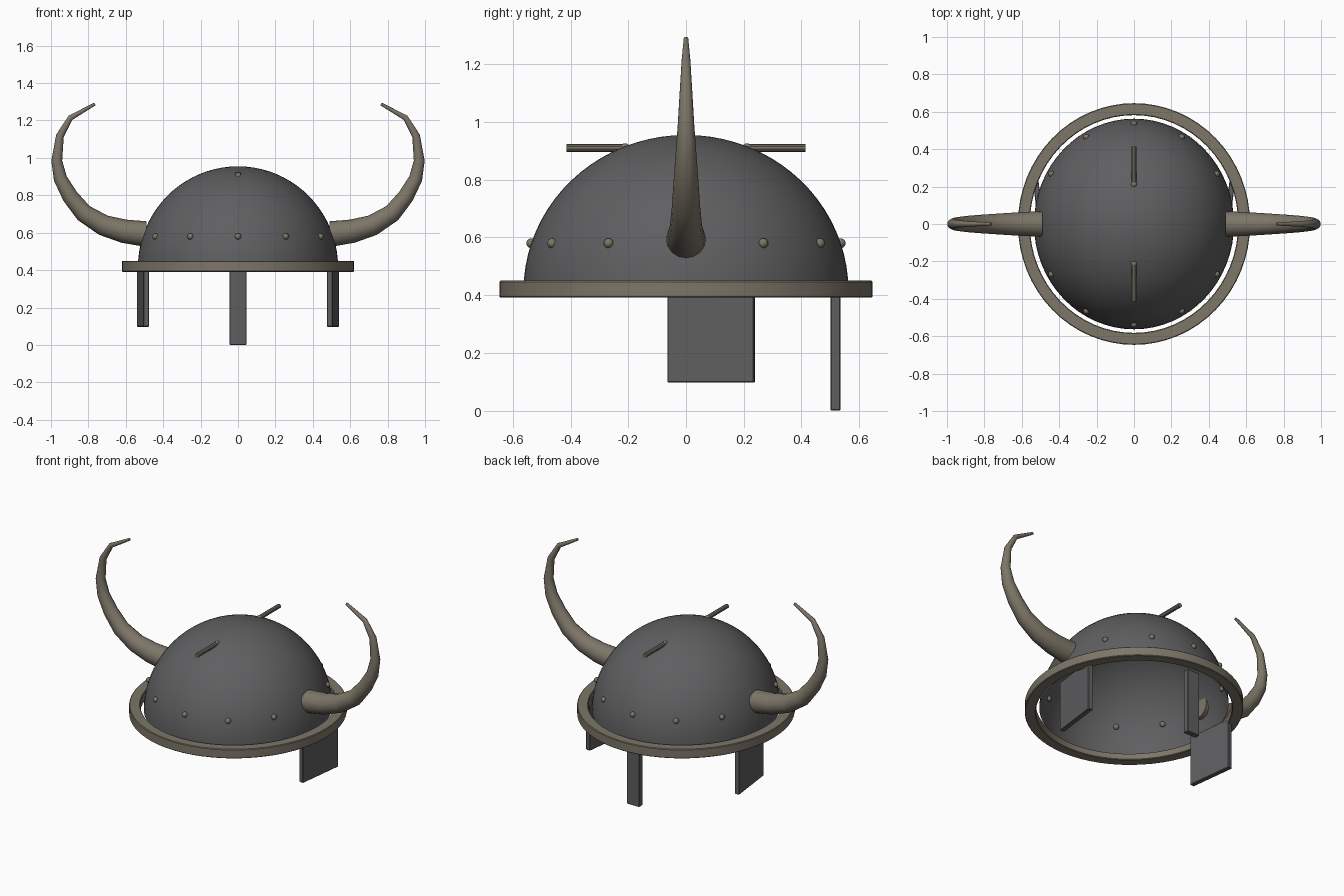
import bpy, bmesh
from math import pi, sin, cos, sqrt, radians
from mathutils import Vector, Matrix

cube = bpy.data.objects.get("Cube")
if cube:
    bpy.data.objects.remove(cube, do_unlink=True)


def material(name, rgb):
    m = bpy.data.materials.new(name)
    m.use_nodes = True
    m.diffuse_color = (*rgb, 1)
    bsdf = m.node_tree.nodes["Principled BSDF"]
    bsdf.inputs["Base Color"].default_value = (*rgb, 1)
    bsdf.inputs["Roughness"].default_value = 0.6
    return m


STEEL = material("dark steel", (0.115, 0.113, 0.118))
BONE = material("dull bronze", (0.205, 0.18, 0.138))
RX, RY, RZ, BASE = 0.535, 0.563, 0.54, 0.415   # dome radii and rim height


def finish(name, bm, mat, smooth=True, recalc=True):
    if recalc:
        bmesh.ops.recalc_face_normals(bm, faces=bm.faces)
    me = bpy.data.meshes.new(name)
    bm.to_mesh(me)
    bm.free()
    me.materials.append(mat)
    ob = bpy.data.objects.new(name, me)
    bpy.context.collection.objects.link(ob)
    if smooth:
        bpy.ops.object.select_all(action='DESELECT')
        ob.select_set(True)
        bpy.context.view_layer.objects.active = ob
        bpy.ops.object.shade_smooth_by_angle(angle=radians(35))
    return ob


def loft(bm, rings, closed=False):
    """Bridge successive vertex rings with quads."""
    pairs = list(zip(rings, rings[1:] + rings[:1] if closed else rings[1:]))
    for a, b in pairs:
        n = len(a)
        for i in range(n):
            bm.faces.new((a[i], a[(i + 1) % n], b[(i + 1) % n], b[i]))


def ellipse(bm, rx, ry, z, n=64):
    return [bm.verts.new((rx * cos(2 * pi * i / n), ry * sin(2 * pi * i / n), z))
            for i in range(n)]


def plate(name, size, centre, turn=0):
    bm = bmesh.new()
    bmesh.ops.create_cube(bm, size=1, matrix=Matrix.Translation(centre)
                          @ Matrix.Rotation(turn, 4, 'Z') @ Matrix.Diagonal((*size, 1)))
    bmesh.ops.bevel(bm, geom=bm.edges[:], offset=0.003, segments=1, affect='EDGES')
    return finish(name, bm, STEEL, smooth=False)


# Hollow dome
bm = bmesh.new()
steps = 20
rings = [ellipse(bm, RX * cos(t), RY * cos(t), BASE + RZ * sin(t))
         for t in (pi / 2 * k / steps for k in range(steps))]
loft(bm, rings)
top = bm.verts.new((0, 0, BASE + RZ))
last = rings[-1]
for i, v in enumerate(last):
    bm.faces.new((v, last[(i + 1) % len(last)], top))
finish("dome", bm, STEEL, recalc=False)

# Brim ring with softened edges
bm = bmesh.new()
profile = [(0.0, 0.395), (0.004, 0.391), (0.06, 0.391), (0.064, 0.395),
           (0.064, 0.446), (0.06, 0.45), (0.004, 0.45), (0.0, 0.446)]
loft(bm, [ellipse(bm, 0.557 + d, 0.582 + d, z) for d, z in profile], closed=True)
finish("brim_ring", bm, BONE)

# Rivets around the dome
z = 0.58
s = sqrt(1 - ((z - BASE) / RZ) ** 2)
bm = bmesh.new()
for k in range(12):
    a = k * pi / 6
    bmesh.ops.create_uvsphere(bm, u_segments=12, v_segments=8, radius=0.017,
                              matrix=Matrix.Translation((RX * s * sin(a), RY * s * cos(a), z)))
finish("rivets", bm, BONE)

# Crown pins, front and back
for side, name in ((-1, "front_pin"), (1, "back_pin")):
    bm = bmesh.new()
    bmesh.ops.create_cone(bm, cap_ends=True, segments=10, radius1=0.0135, radius2=0.0135,
                          depth=0.205, matrix=Matrix.Translation((0, side * 0.312, 0.91))
                          @ Matrix.Rotation(pi / 2, 4, 'X'))
    bmesh.ops.create_uvsphere(bm, u_segments=12, v_segments=8, radius=0.017,
                              matrix=Matrix.Translation((0, side * 0.212, 0.909)))
    finish(name, bm, BONE)

# Horns: x, z, radius along the centre line
PATH = [(0.488, 0.592, 0.069), (0.61, 0.608, 0.063), (0.72, 0.64, 0.056),
        (0.825, 0.705, 0.049), (0.898, 0.795, 0.043), (0.95, 0.89, 0.036),
        (0.969, 0.985, 0.029), (0.952, 1.118, 0.021), (0.895, 1.215, 0.015),
        (0.765, 1.288, 0.008)]
for side, name in ((1, "left_horn"), (-1, "right_horn")):
    bm = bmesh.new()
    rings = []
    pts = [Vector((x, 0, h)) for x, h, r in PATH]
    for i, p in enumerate(pts):
        before = pts[max(i - 1, 0)]
        after = pts[min(i + 1, len(pts) - 1)]
        d = (after - before).normalized()
        if i == 0:
            d = Vector((1, 0, 0))
        across = Vector((-d.z, 0, d.x))
        r = PATH[i][2]
        ring = []
        for k in range(16):
            a = k * pi / 8
            q = p + r * (cos(a) * across + sin(a) * Vector((0, 1, 0)))
            ring.append(bm.verts.new((side * q.x, q.y, q.z)))
        rings.append(ring)
    loft(bm, rings)
    bm.faces.new(rings[0])
    bm.faces.new(rings[-1])
    finish(name, bm, BONE)

# Hanging plates: cheeks splay outward towards +y
for side, name in ((1, "left_cheek_plate"), (-1, "right_cheek_plate")):
    plate(name, (0.03, 0.303, 0.32), (side * 0.508, 0.087, 0.257), -side * radians(7))
plate("nose_plate", (0.09, 0.035, 0.415), (0, 0.518, 0.2075))
